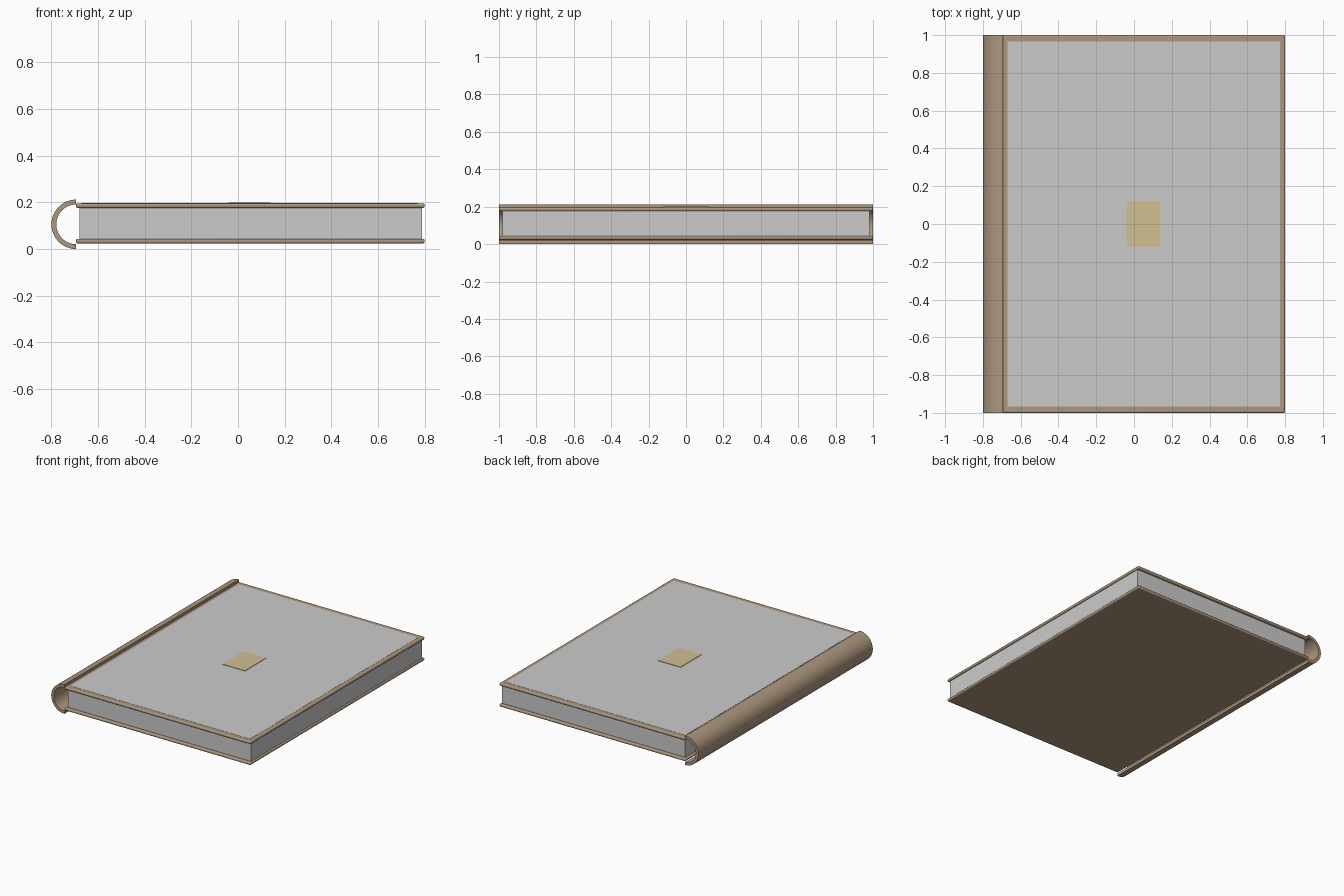
import bpy, bmesh, math

if "Cube" in bpy.data.objects:
    bpy.data.objects.remove(bpy.data.objects["Cube"])


def material(name, rgb):
    m = bpy.data.materials.new(name)
    m.diffuse_color = (*rgb, 1)
    m.use_nodes = True
    m.node_tree.nodes["Principled BSDF"].inputs["Base Color"].default_value = m.diffuse_color
    return m


leather = material("leather", (0.42, 0.31, 0.21))
paper = material("paper", (0.82, 0.82, 0.79))
gold = material("gold", (0.62, 0.53, 0.28))


def finish(obj, mat):
    if mat:
        obj.data.materials.append(mat)
    bpy.ops.object.select_all(action='DESELECT')
    obj.select_set(True)
    bpy.context.view_layer.objects.active = obj
    bpy.ops.object.shade_smooth_by_angle(angle=math.radians(35))


def box(name, x, y, z, mat=None, bevel=0):
    """Box from (min, max) ranges, optionally with rounded edges."""
    bpy.ops.mesh.primitive_cube_add(
        size=1, location=[(a + b) / 2 for a, b in (x, y, z)])
    obj = bpy.context.object
    obj.name = name
    obj.scale = [b - a for a, b in (x, y, z)]
    bpy.ops.object.transform_apply(location=False, rotation=False, scale=True)
    if bevel:
        mod = obj.modifiers.new("rounded_edges", 'BEVEL')
        mod.width = bevel
        mod.segments = 4
    finish(obj, mat)
    return obj


# Page block
box("pages", (-0.68, 0.79), (-0.98, 0.98), (0.04, 0.18), paper)

# Two rounded cover boards
for name, z in (("back_cover", 0.024), ("front_cover", 0.176)):
    box(name, (-0.695, 0.8), (-1, 1), (z, z + 0.02), leather, 0.008)

# Grey inset sheet and small plate on the front cover
box("cover_panel", (-0.67, 0.772), (-0.965, 0.965), (0.19, 0.197))
box("cover_plate", (-0.04, 0.14), (-0.12, 0.12), (0.194, 0.2), gold)

# Spine: half-ring profile extruded along y
outer, inner, steps = 0.106, 0.085, 32
angles = [math.pi / 2 + math.pi * i / steps for i in range(steps + 1)]
ring = [(outer, a) for a in angles] + [(inner, a) for a in reversed(angles)]
bm = bmesh.new()
verts = [bm.verts.new((-0.694 + r * math.cos(a), -1, outer + r * math.sin(a)))
         for r, a in ring]
face = bm.faces.new(verts)
ext = bmesh.ops.extrude_face_region(bm, geom=[face])
bmesh.ops.translate(bm, vec=(0, 2, 0), verts=[
    v for v in ext["geom"] if isinstance(v, bmesh.types.BMVert)])
bmesh.ops.recalc_face_normals(bm, faces=bm.faces)
mesh = bpy.data.meshes.new("spine")
bm.to_mesh(mesh)
bm.free()
spine = bpy.data.objects.new("spine", mesh)
bpy.context.collection.objects.link(spine)
finish(spine, leather)
